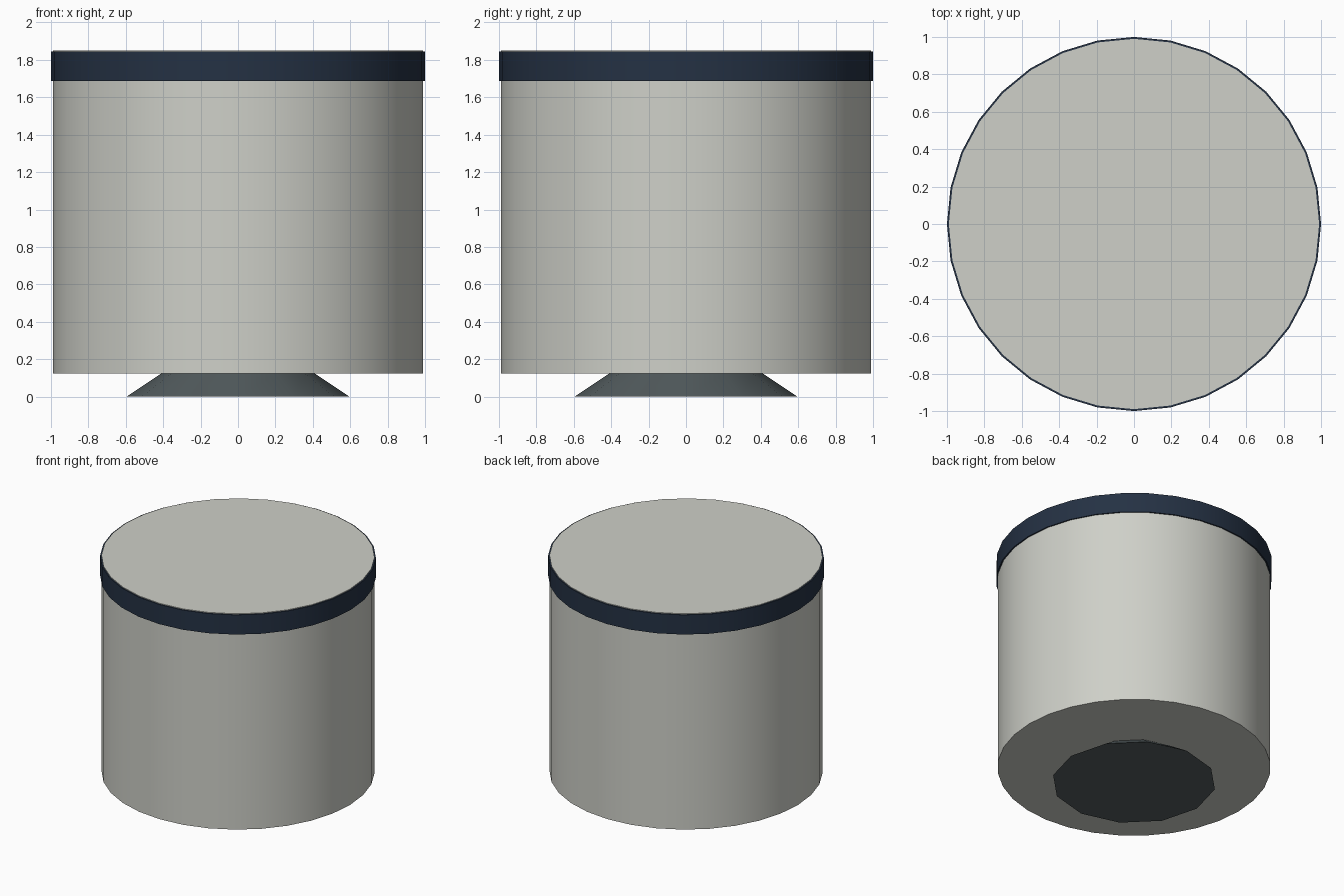
import bpy, bmesh
from math import cos, sin, pi, radians

if "Cube" in bpy.data.objects:
    bpy.data.objects.remove(bpy.data.objects["Cube"])


def material(name, rgb):
    m = bpy.data.materials.new(name)
    m.diffuse_color = (*rgb, 1)
    m.use_nodes = True
    m.node_tree.nodes["Principled BSDF"].inputs["Base Color"].default_value = m.diffuse_color
    return m


def lathe(name, profile, sides, mat, closed=False):
    """Spin (radius, z) points around z; open profiles get end caps."""
    bm = bmesh.new()
    rings = [[bm.verts.new((r * cos(2 * pi * i / sides), r * sin(2 * pi * i / sides), z))
              for i in range(sides)] for r, z in profile]
    pairs = list(zip(rings, rings[1:]))
    if closed:
        pairs.append((rings[-1], rings[0]))
    else:
        bm.faces.new(rings[0][::-1])
        bm.faces.new(rings[-1])
    for a, b in pairs:
        for i in range(sides):
            j = (i + 1) % sides
            bm.faces.new((a[i], a[j], b[j], b[i]))
    bmesh.ops.recalc_face_normals(bm, faces=bm.faces)
    mesh = bpy.data.meshes.new(name)
    bm.to_mesh(mesh)
    bm.free()
    mesh.materials.append(mat)
    ob = bpy.data.objects.new(name, mesh)
    bpy.context.collection.objects.link(ob)
    bpy.ops.object.select_all(action='DESELECT')
    ob.select_set(True)
    bpy.context.view_layer.objects.active = ob
    bpy.ops.object.shade_smooth_by_angle(angle=radians(31))
    return ob


grey = material("light_grey", (0.62, 0.63, 0.58))
navy = material("dark_navy", (0.018, 0.031, 0.057))
slate = material("slate_grey", (0.09, 0.112, 0.118))

# Drum body
lathe("body", [(0.99, 0.123), (0.99, 1.85)], 32, grey)
# Thin band wrapped around the top edge
lathe("top_band", [(0.985, 1.688), (1.0, 1.688), (1.0, 1.845), (0.985, 1.845)], 32, navy, closed=True)
# Flared foot
lathe("foot", [(0.595, 0.0), (0.41, 0.123)], 12, slate)
